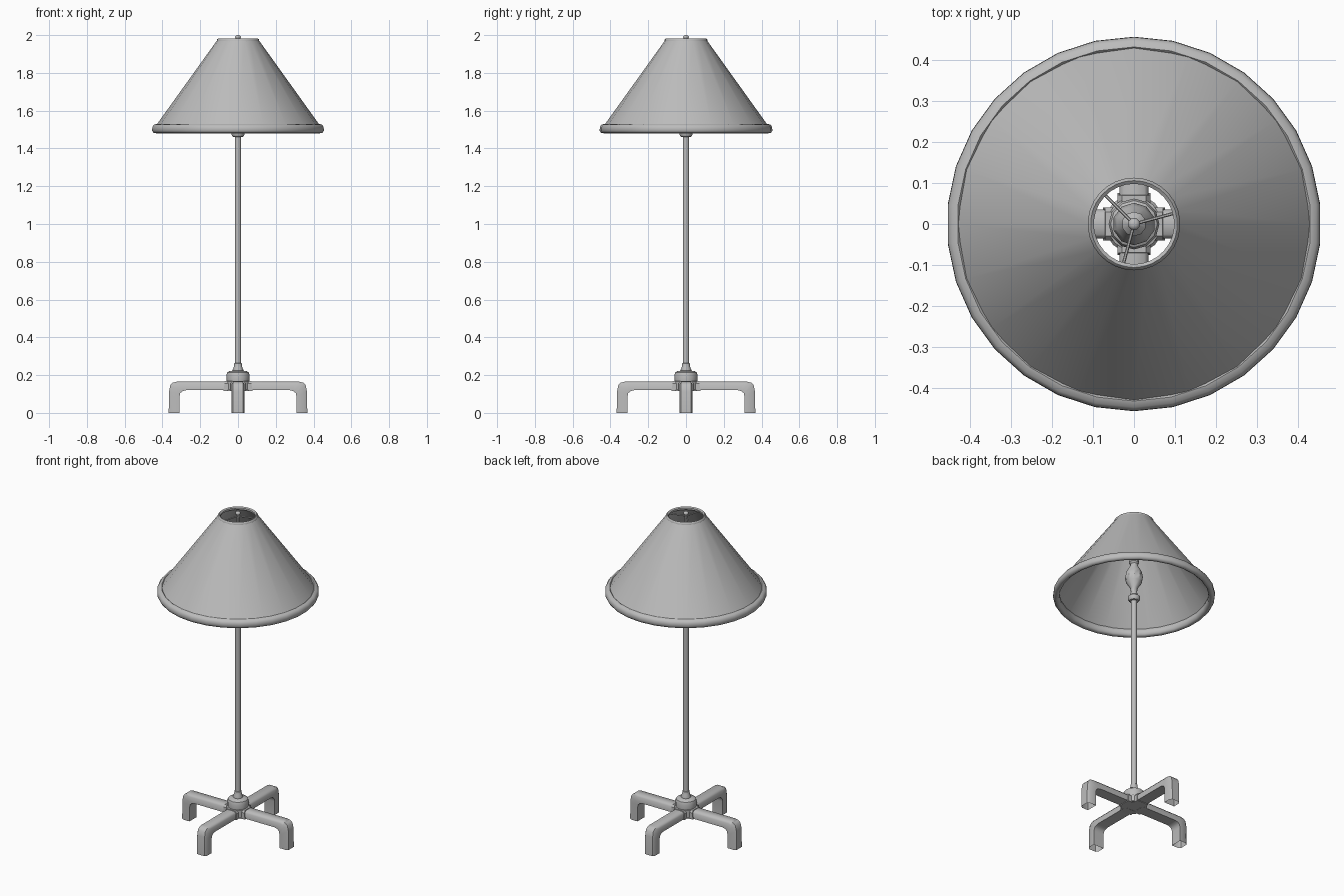
import bpy
import bmesh
from math import sin, cos, pi, radians
from mathutils import Vector, Matrix

if "Cube" in bpy.data.objects:
    bpy.data.objects.remove(bpy.data.objects["Cube"], do_unlink=True)

GREY = (0.5, 0.5, 0.5, 1)
grey = bpy.data.materials.new("plain grey")
grey.use_nodes = True
grey.diffuse_color = GREY
grey.node_tree.nodes["Principled BSDF"].inputs["Base Color"].default_value = GREY


def finish(name, bm, angle=35):
    """Turn a bmesh into a grey, smooth-shaded object."""
    bmesh.ops.recalc_face_normals(bm, faces=bm.faces)
    mesh = bpy.data.meshes.new(name)
    bm.to_mesh(mesh)
    bm.free()
    mesh.materials.append(grey)
    obj = bpy.data.objects.new(name, mesh)
    bpy.context.collection.objects.link(obj)
    bpy.ops.object.select_all(action="DESELECT")
    obj.select_set(True)
    bpy.context.view_layer.objects.active = obj
    bpy.ops.object.shade_smooth_by_angle(angle=radians(angle))
    return obj


def bridge(bm, a, b):
    n = len(a)
    for i in range(n):
        j = (i + 1) % n
        bm.faces.new((a[i], a[j], b[j], b[i]))


def lathe(name, profile, sides, closed=False, angle=35):
    """Turn a (radius, height) profile round z; a closed profile makes a ring."""
    bm = bmesh.new()
    rings = []
    for r, z in profile:
        turns = [pi / 2 + 2 * pi * i / sides for i in range(sides)]
        rings.append([bm.verts.new((r * cos(t), r * sin(t), z)) for t in turns])
    for a, b in zip(rings, rings[1:]):
        bridge(bm, a, b)
    if closed:
        bridge(bm, rings[-1], rings[0])
    else:
        bm.faces.new(rings[0])
        bm.faces.new(rings[-1])
    return finish(name, bm, angle)


# Shade: thin cone, rolled bottom rim and small top ring
lathe("shade_cone", [(0.435, 1.52), (0.111, 1.972), (0.107, 1.972), (0.43, 1.518)], 20, True)
lathe("shade_rim", [(0.432, 1.53), (0.447, 1.526), (0.456, 1.514), (0.457, 1.494),
                    (0.449, 1.482), (0.434, 1.48), (0.423, 1.488), (0.42, 1.505),
                    (0.423, 1.522)], 30, True, 50)
lathe("shade_top_ring", [(0.113, 1.965), (0.113, 1.976), (0.106, 1.982),
                         (0.098, 1.976), (0.098, 1.965)], 30, True, 50)

# Spider arms that hold the shade on the stem
for k, turn in enumerate((15, 135, 255)):
    bm = bmesh.new()
    place = (Matrix.Rotation(radians(turn), 4, "Z") @ Matrix.Translation((0.052, 0, 1.972))
             @ Matrix.Rotation(pi / 2, 4, "Y"))
    bmesh.ops.create_cone(bm, cap_ends=True, segments=6, radius1=0.004, radius2=0.004,
                          depth=0.1, matrix=place)
    finish(f"spider_arm_{k + 1}", bm)

# Finial, lamp socket and pole
lathe("finial", [(0.008, 1.965), (0.008, 1.98), (0.014, 1.985), (0.015, 1.991),
                 (0.011, 1.998), (0.004, 2.0)], 12, angle=60)
lathe("stem", [(0.008, 1.7), (0.008, 1.975)], 10)
lathe("socket", [(0.018, 1.51), (0.02, 1.545), (0.046, 1.585), (0.052, 1.615),
                 (0.044, 1.65), (0.022, 1.69), (0.022, 1.70), (0.03, 1.71),
                 (0.03, 1.73), (0.01, 1.75)], 10)
lathe("socket_collar", [(0.018, 1.46), (0.028, 1.462), (0.035, 1.474), (0.035, 1.488),
                        (0.022, 1.5), (0.018, 1.52)], 12)
lathe("pole", [(0.017, 0.2), (0.017, 1.52)], 12)

# Base: hub, dome and pole ferrule
lathe("base_hub", [(0.072, 0.117), (0.066, 0.125), (0.066, 0.167), (0.05, 0.172)], 16)
lathe("base_dome", [(0.05, 0.16), (0.06, 0.167), (0.062, 0.2), (0.057, 0.214),
                    (0.044, 0.222), (0.02, 0.224)], 12)
lathe("pole_ferrule", [(0.028, 0.218), (0.028, 0.23), (0.022, 0.243),
                       (0.02, 0.262), (0.014, 0.266)], 12)

# Four bent legs with rounded shoulders and open feet, each in a short sleeve
UPPER = [(0, 0.165), (0.325, 0.165), (0.345, 0.16), (0.358, 0.147), (0.365, 0.115), (0.367, 0)]
LOWER = [(0, 0.12), (0.275, 0.12), (0.294, 0.115), (0.306, 0.104), (0.31, 0.085), (0.31, 0)]
HALF = 0.035


def section(bm, up, low, half, turn):
    """One cross-section of a leg, narrower along its upper side."""
    u, l = Vector((up[0], 0, up[1])), Vector((low[0], 0, low[1]))
    m, side = l.lerp(u, 0.75), Vector((0, half, 0))
    points = (l + side, m + side, u + side * 0.72, u - side * 0.72, m - side, l - side)
    return [bm.verts.new(turn @ p) for p in points]


for k, name in enumerate(("left", "back", "right", "front")):
    turn = Matrix.Rotation(k * pi / 2, 3, "Z")
    bm = bmesh.new()
    rings = [section(bm, u, l, HALF, turn) for u, l in zip(UPPER, LOWER)]
    for a, b in zip(rings, rings[1:]):
        bridge(bm, a, b)
    finish(f"{name}_leg", bm, 50)

    bm = bmesh.new()
    a = section(bm, (0.03, 0.169), (0.03, 0.116), 0.04, turn)
    b = section(bm, (0.07, 0.169), (0.076, 0.116), 0.04, turn)
    bridge(bm, a, b)
    bm.faces.new(a)
    bm.faces.new(b)
    finish(f"{name}_leg_sleeve", bm)
